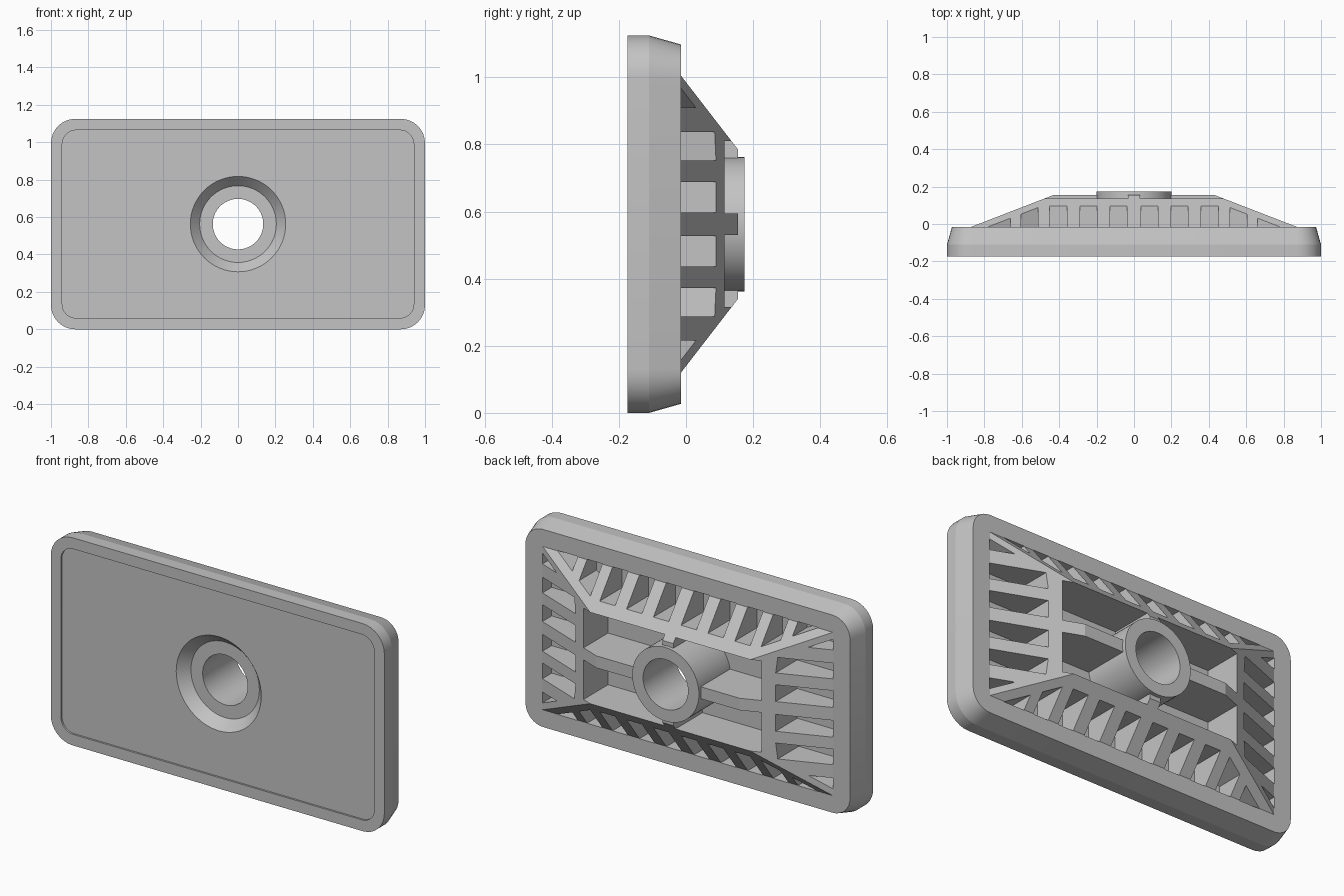
import bpy, bmesh, math

if "Cube" in bpy.data.objects:
    bpy.data.objects.remove(bpy.data.objects["Cube"])

CZ = 0.5625  # height of the plate centre


def loft(name, rings):
    """Solid through rings of (x, height offset) points, each at depth y."""
    bm = bmesh.new()
    loops = [[bm.verts.new((x, y, CZ + h)) for x, h in pts] for y, pts in rings]
    n = len(loops[0])
    for a, b in zip(loops, loops[1:]):
        for i in range(n):
            bm.faces.new((a[i], a[(i + 1) % n], b[(i + 1) % n], b[i]))
    bm.faces.new(loops[0])
    bm.faces.new(loops[-1])
    bmesh.ops.recalc_face_normals(bm, faces=bm.faces[:])
    me = bpy.data.meshes.new(name)
    bm.to_mesh(me)
    bm.free()
    ob = bpy.data.objects.new(name, me)
    bpy.context.collection.objects.link(ob)
    return ob


def rounded(w, h, r, seg=8):
    pts = []
    for k, (sx, sz) in enumerate(((1, 1), (-1, 1), (-1, -1), (1, -1))):
        for i in range(seg + 1):
            a = math.pi / 2 * (k + i / seg)
            pts.append((sx * (w - r) + r * math.cos(a), sz * (h - r) + r * math.sin(a)))
    return pts


def rect(w, h):
    return [(w, h), (-w, h), (-w, -h), (w, -h)]


def circle(r, n=64):
    return [(r * math.cos(2 * math.pi * i / n), r * math.sin(2 * math.pi * i / n)) for i in range(n)]


def select(ob):
    bpy.ops.object.select_all(action='DESELECT')
    ob.select_set(True)
    bpy.context.view_layer.objects.active = ob


def combine(target, tool, op):
    tool.hide_render = True
    select(target)
    m = target.modifiers.new("cut", 'BOOLEAN')
    m.operation, m.solver, m.object = op, 'EXACT', tool
    bpy.ops.object.modifier_apply(modifier=m.name)
    bpy.data.objects.remove(tool)


def cut_pocket(pts):
    """Pocket mirrored to all four quadrants."""
    for sx in (1, -1):
        for sz in (1, -1):
            p = [(sx * x, sz * h) for x, h in pts]
            combine(plate, loft("pocket", [(-0.095, p), (0.3, p)]), 'DIFFERENCE')


# Plate with tapered back edge
plate = loft("mounting_plate", [(-0.175, rounded(1, CZ, 0.13)),
                                (-0.11, rounded(1, CZ, 0.13)),
                                (-0.015, rounded(0.973, CZ - 0.027, 0.105))])

# Raised hipped back
combine(plate, loft("hipped_back", [(-0.06, rect(0.87, 0.4425)), (-0.015, rect(0.87, 0.4425)),
                                    (0.155, rect(0.43, 0.2225))]), 'UNION')

# Centre cavity, leaving cross webs
cut_pocket([(0.0325, 0.0325), (0.534, 0.0325), (0.534, 0.2475), (0.0325, 0.2475)])

# Pockets between ribs along the long sides
OUT_H, OUT_X = 0.4445, 0.872


def inner_h(x):
    return max(0.30, 0.2225 + 0.5 * (x - 0.43) + 0.045)


def inner_x(h):
    return max(0.60, 0.43 + 2 * (h - 0.2225) + 0.075)


for c in (0.083, 0.244, 0.405, 0.558):
    a, b = c - 0.046, c + 0.046
    cut_pocket([(a, inner_h(a)), (b, inner_h(b)), (b, OUT_H), (a, OUT_H)])
cut_pocket([(0.66, inner_h(0.66)), (0.784, OUT_H), (0.66, OUT_H)])

# Pockets between ribs along the short sides
for a, b in ((0.035, 0.126), (0.19, 0.275)):
    cut_pocket([(inner_x(a), a), (OUT_X, a), (OUT_X, b), (inner_x(b), b)])
cut_pocket([(inner_x(0.347), 0.347), (OUT_X, 0.347), (OUT_X, 0.406)])

# Boss, bore with countersink, and shallow front recess
combine(plate, loft("boss", [(-0.12, circle(0.2)), (0.175, circle(0.2))]), 'UNION')
combine(plate, loft("recess", [(-0.25, rounded(0.94, CZ - 0.06, 0.075)),
                               (-0.165, rounded(0.94, CZ - 0.06, 0.075))]), 'DIFFERENCE')
combine(plate, loft("bore", [(-0.22, circle(0.255)), (-0.165, circle(0.255)), (-0.11, circle(0.205)),
                             (-0.11, circle(0.135)), (0.3, circle(0.135))]), 'DIFFERENCE')

grey = bpy.data.materials.new("light grey")
grey.diffuse_color = (0.55, 0.55, 0.55, 1)
grey.use_nodes = True
grey.node_tree.nodes["Principled BSDF"].inputs["Base Color"].default_value = grey.diffuse_color
plate.data.materials.clear()
plate.data.materials.append(grey)
for p in plate.data.polygons:
    p.material_index = 0
select(plate)
bpy.ops.object.shade_smooth_by_angle(angle=math.radians(13))
